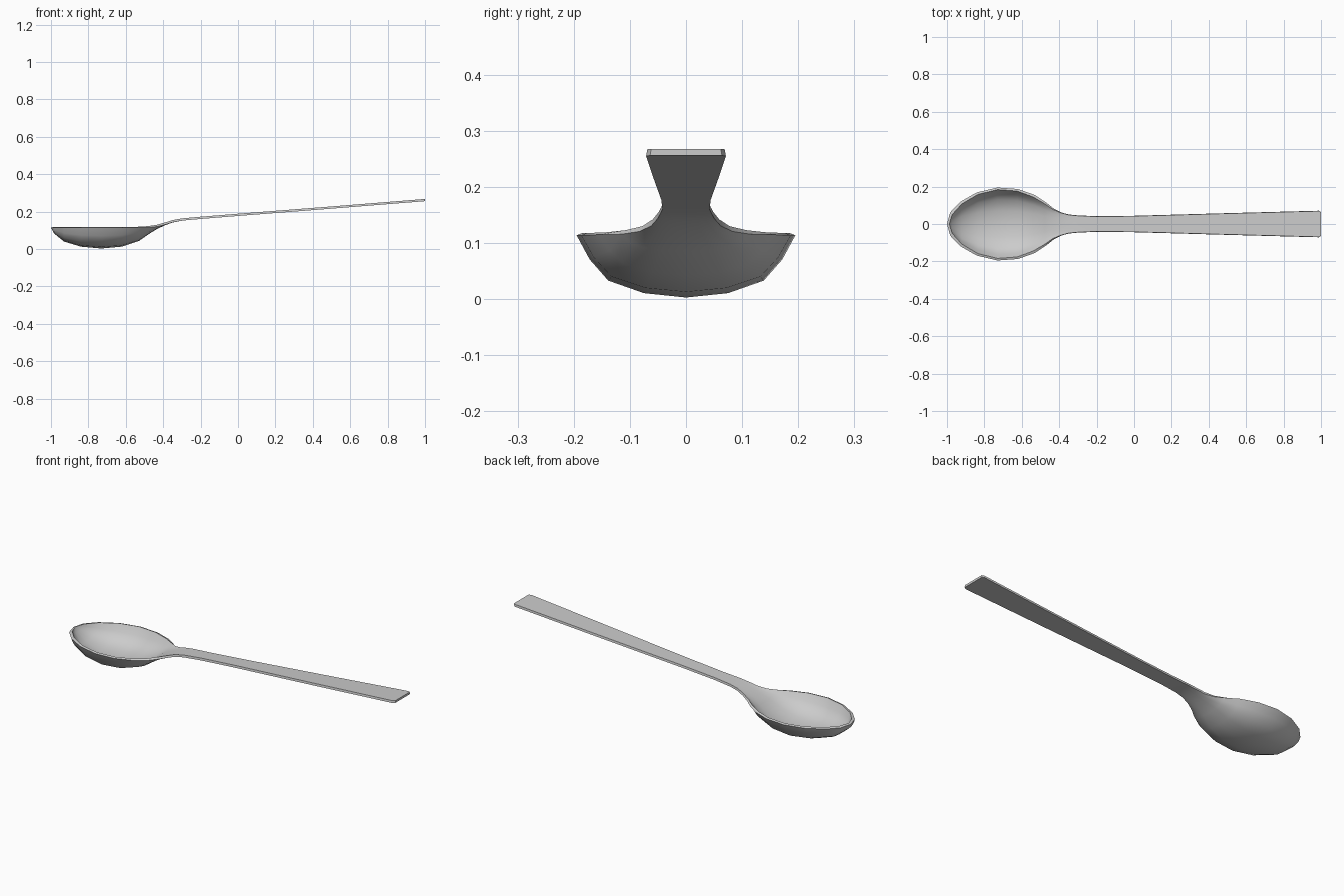
import bpy, bmesh

if "Cube" in bpy.data.objects:
    bpy.data.objects.remove(bpy.data.objects["Cube"])

# Half cross-section of the bowl: (fraction of half width, fraction of depth)
HALF = [(1, 0), (0.88, 0.39), (0.71, 0.73), (0.385, 0.93), (0, 1)]
SECTION = HALF + [(-u, d) for u, d in reversed(HALF[:-1])]

# Stations along the spoon: x, half width, top z, underside z at the middle
STATIONS = [
    (-1.0, 0.0, 0.118, 0.114), (-0.983, 0.062, 0.118, 0.083),
    (-0.93, 0.118, 0.118, 0.040), (-0.84, 0.169, 0.118, 0.013),
    (-0.73, 0.195, 0.118, 0.003), (-0.62, 0.187, 0.118, 0.013),
    (-0.53, 0.155, 0.119, 0.043), (-0.47, 0.115, 0.123, 0.085),
    (-0.43, 0.083, 0.130, 0.109), (-0.39, 0.062, 0.142, 0.127),
    (-0.35, 0.051, 0.155, 0.142), (-0.30, 0.046, 0.164, 0.152),
    (-0.20, 0.042, 0.173, 0.161), (0.0, 0.044, 0.189, 0.177),
    (0.5, 0.058, 0.228, 0.216), (0.988, 0.071, 0.267, 0.255),
    (1.0, 0.064, 0.268, 0.256),
]
WALL = 0.012
CENTRE = -0.72


def ring(bm, x, w, top, low):
    """Closed cross-section: underside one way, hollow upper face back."""
    bowl = min(1, max(0, (-0.38 - x) / 0.15))
    lip = WALL - 0.008 * bowl
    inset = min(w, 0.002 + 0.009 * bowl)
    xi = x + bowl * WALL * (CENTRE - x) / 0.28
    under = top - lip
    outer = [(x, u * w, under - d * max(0, under - low)) for u, d in SECTION]
    inner = [(xi, u * (w - inset), top - d * max(0, top - low - WALL))
             for u, d in reversed(SECTION)]
    return [bm.verts.new(p) for p in outer + inner]


# Spoon: one loft through all stations
bm = bmesh.new()
rings = [ring(bm, *s) for s in STATIONS]
n = len(rings[0])
for a, b in zip(rings, rings[1:]):
    for i in range(n):
        j = (i + 1) % n
        bm.faces.new((a[i], a[j], b[j], b[i]))
# Flat handle end
half = len(SECTION)
for i in range(half - 1):
    r = rings[-1]
    bm.faces.new((r[i], r[i + 1], r[n - 2 - i], r[n - 1 - i]))
bmesh.ops.remove_doubles(bm, verts=bm.verts[:], dist=0.0005)
bmesh.ops.recalc_face_normals(bm, faces=bm.faces[:])

mesh = bpy.data.meshes.new("spoon")
bm.to_mesh(mesh)
bm.free()
spoon = bpy.data.objects.new("spoon", mesh)
bpy.context.collection.objects.link(spoon)
bpy.context.view_layer.objects.active = spoon
spoon.select_set(True)
bpy.ops.object.shade_smooth_by_angle(angle=0.7)
